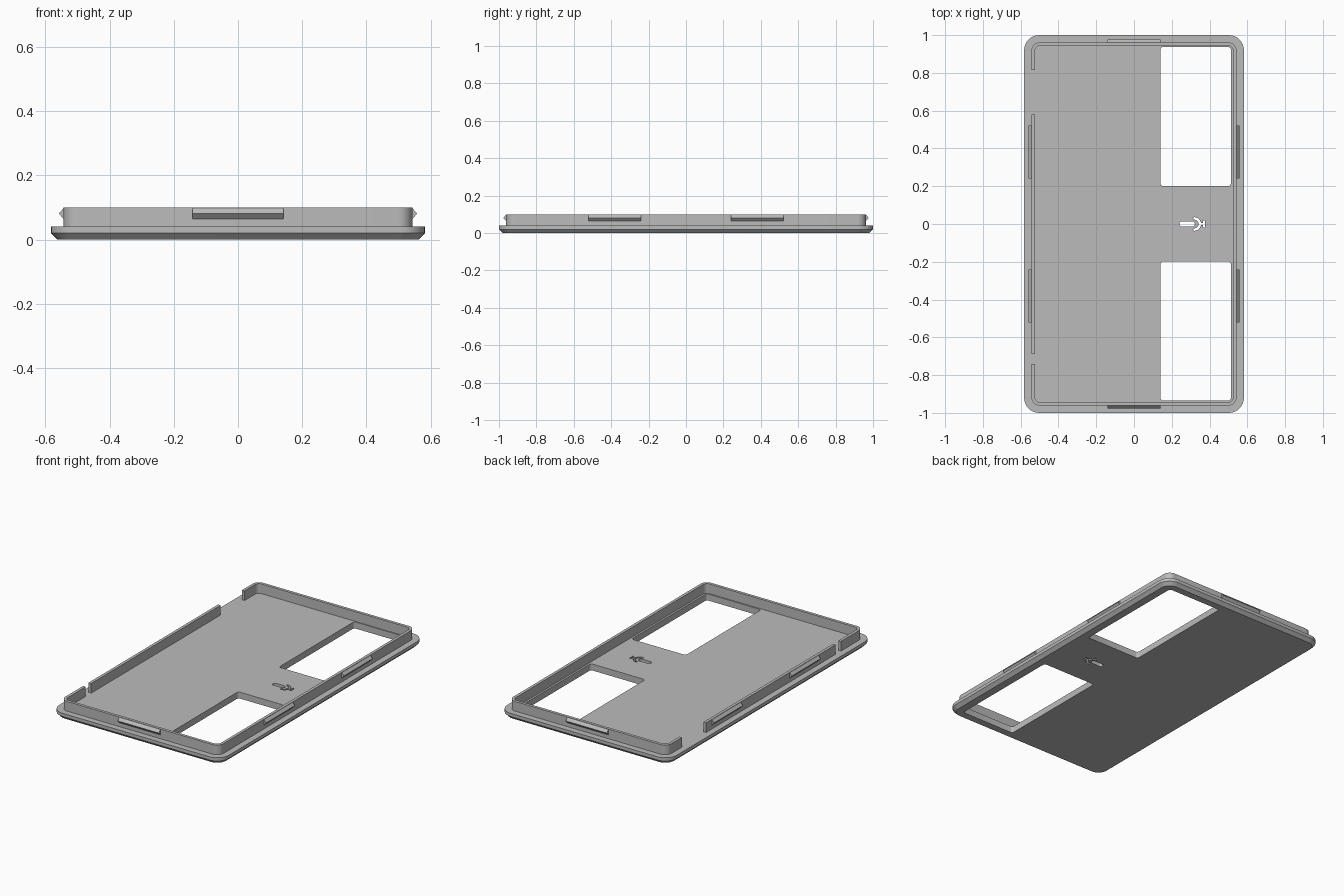
import bpy, bmesh
from math import pi, cos, sin

if "Cube" in bpy.data.objects:
    bpy.data.objects.remove(bpy.data.objects["Cube"])

grey = bpy.data.materials.new("plain_grey")
grey.use_nodes = True
grey.diffuse_color = (0.5, 0.5, 0.5, 1)
grey.node_tree.nodes["Principled BSDF"].inputs["Base Color"].default_value = (0.5, 0.5, 0.5, 1)


def arc(cx, cy, r, a0, a1, n=8):
    return [(cx + r * cos(a0 + (a1 - a0) * i / n), cy + r * sin(a0 + (a1 - a0) * i / n))
            for i in range(n + 1)]


def rounded(x0, x1, y0, y1, r, n=8):
    """Outline of a rectangle with rounded corners."""
    corners = [(x1 - r, y1 - r), (x0 + r, y1 - r), (x0 + r, y0 + r), (x1 - r, y0 + r)]
    return [p for i, (x, y) in enumerate(corners)
            for p in arc(x, y, r, i * pi / 2, (i + 1) * pi / 2, n)]


def loft(name, layers):
    """Solid through matching outlines, given as (outline, z)."""
    bm = bmesh.new()
    rings = [[bm.verts.new((x, y, z)) for x, y in pts] for pts, z in layers]
    bm.faces.new(rings[0][::-1])
    bm.faces.new(rings[-1])
    for low, high in zip(rings, rings[1:]):
        for i in range(len(low)):
            j = (i + 1) % len(low)
            bm.faces.new((low[i], low[j], high[j], high[i]))
    bmesh.ops.recalc_face_normals(bm, faces=bm.faces)
    mesh = bpy.data.meshes.new(name)
    bm.to_mesh(mesh)
    bm.free()
    ob = bpy.data.objects.new(name, mesh)
    bpy.context.collection.objects.link(ob)
    mesh.materials.append(grey)
    return ob


def cut(ob, outline):
    """Cut an outline right through an object."""
    cutter = loft("cutter", [(outline, -0.1), (outline, 0.2)])
    cutter.hide_render = True
    mod = ob.modifiers.new("cut", 'BOOLEAN')
    mod.operation, mod.solver, mod.object = 'DIFFERENCE', 'EXACT', cutter
    bpy.context.view_layer.objects.active = ob
    bpy.ops.object.modifier_apply(modifier=mod.name)
    bpy.data.objects.remove(cutter)


def box(x0, x1, y0, y1):
    return [(x0, y0), (x1, y0), (x1, y1), (x0, y1)]


# Base plate with a chamfered underside
W, L, C = 0.582, 1.0, 0.02
edge = rounded(-W, W, -L, L, 0.08)
base = loft("base_plate", [(rounded(C - W, W - C, C - L, L - C, 0.06), 0),
                           (edge, 0.02), (edge, 0.04)])

# Two windows
for y0, y1 in ((0.2, 0.937), (-0.935, -0.198)):
    cut(base, rounded(0.14, 0.513, y0, y1, 0.015, 4))

# Small microphone opening: capsule, cradle, stem and foot
cut(base, rounded(0.24, 0.322, -0.014, 0.014, 0.0135))
cradle = arc(0.319, 0, 0.036, -1.75, 1.75, 14) + arc(0.319, 0, 0.023, 1.75, -1.75, 14)
cut(base, cradle)
cut(base, box(0.35, 0.37, -0.006, 0.006))
cut(base, box(0.366, 0.376, -0.018, 0.018))

# Raised rim, open at two places on one long side
wall_x, wall_y, thick = 0.543, 0.962, 0.018
outer = rounded(-wall_x, wall_x, -wall_y, wall_y, 0.045)
inner = rounded(thick - wall_x, wall_x - thick, thick - wall_y, wall_y - thick, 0.027)
rim = loft("rim_wall", [(outer, 0.035), (outer, 0.1)])
cut(rim, inner)
for y0, y1 in ((0.58, 0.815), (-0.742, -0.688)):
    cut(rim, box(-0.6, -0.5, y0, y1))


# Snap ridges: triangular bars on the outside of the rim
def ridge(name, side, along_x, centre):
    def strip(depth):
        face = (wall_y if along_x else wall_x)
        a, b = side * (face - 0.004), side * (face + depth)
        lo, hi = centre - 0.141, centre + 0.141
        return box(lo, hi, a, b) if along_x else box(a, b, lo, hi)
    return loft(name, [(strip(0), 0.064), (strip(0.015), 0.081), (strip(0), 0.098)])


for side, end in ((-1, "front"), (1, "back")):
    ridge(end + "_snap_ridge", side, True, 0)
for side, name in ((-1, "right"), (1, "left")):
    for y, end in ((-0.381, "front"), (0.381, "back")):
        ridge(name + "_" + end + "_snap_ridge", side, False, y)

# Smooth rounded corners, crisp edges
for ob in (base, rim):
    bpy.ops.object.select_all(action='DESELECT')
    ob.select_set(True)
    bpy.context.view_layer.objects.active = ob
    bpy.ops.object.shade_smooth_by_angle(angle=0.5)
